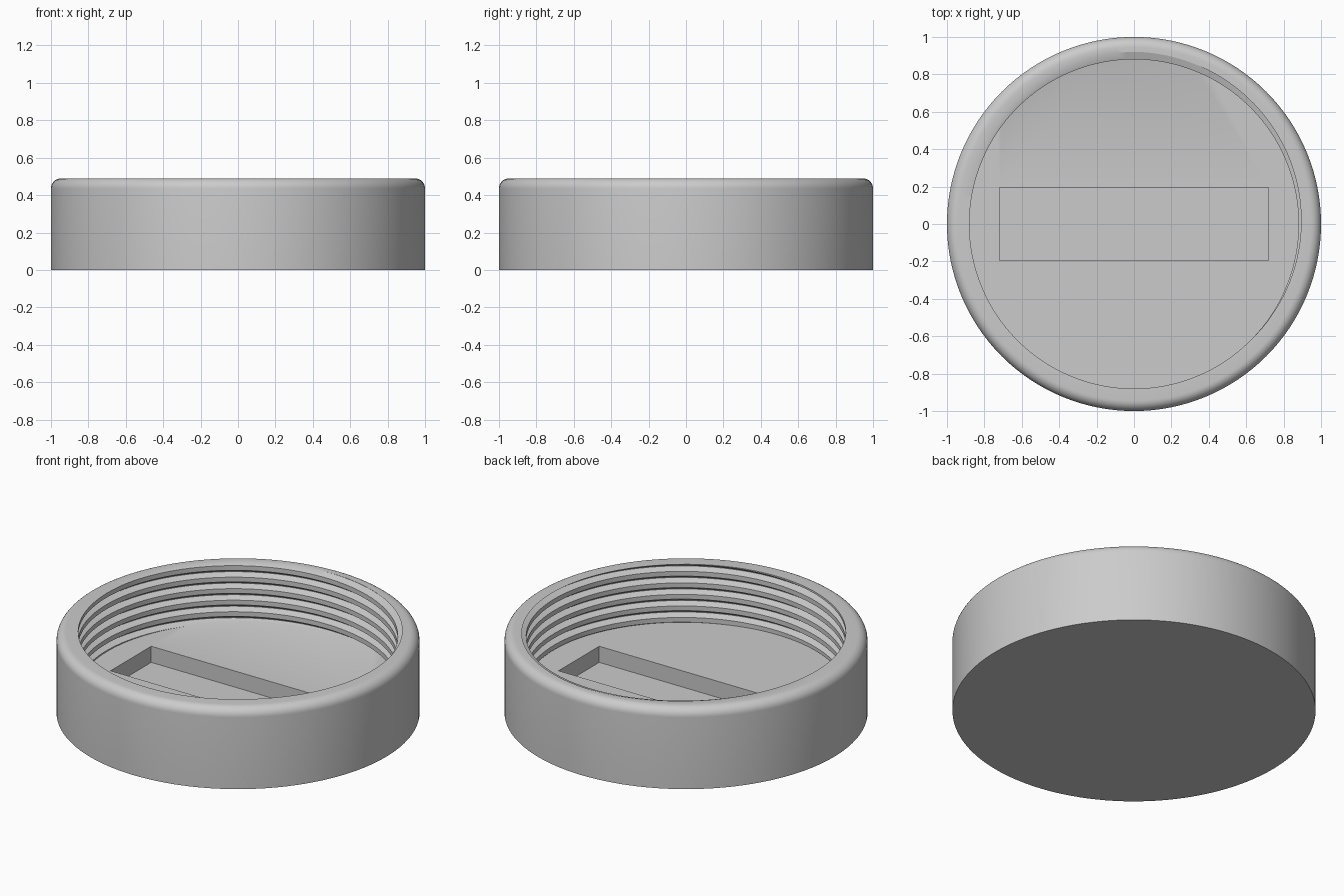
import bpy, bmesh, math

if "Cube" in bpy.data.objects:
    bpy.data.objects.remove(bpy.data.objects["Cube"], do_unlink=True)

SEGMENTS = 128
TOP, FLOOR, RECESS = 0.49, 0.135, 0.037
PITCH, BEVEL = 0.07, 0.055
HALF_X, HALF_Y = 0.72, 0.195
# Thread profile over one turn: (phase, radius)
THREAD = [(-0.125, 0.88), (0.24, 0.92), (0.26, 0.92), (0.47, 0.88), (0.875, 0.88)]


def thread_radius(phase):
    u = (phase + 0.125) % 1.0 - 0.125
    for (u0, r0), (u1, r1) in zip(THREAD, THREAD[1:]):
        if u <= u1:
            return r0 + (r1 - r0) * (u - u0) / (u1 - u0)
    return THREAD[-1][1]


def column(turn):
    """Section of the cap at one angle, from the floor over the rim to the base."""
    pts = [(thread_radius(turn - (FLOOR - TOP) / PITCH), FLOOR)]
    for k in range(7, -3, -1):
        for u, _ in reversed(THREAD[:-1]):
            z = TOP + PITCH * (turn - u - k)
            z = min(max(z, FLOOR), TOP)
            pts.append((thread_radius(turn - (z - TOP) / PITCH), z))
    pts.append((thread_radius(turn), TOP))
    for i in range(9):
        a = math.pi / 2 * (1 - i / 8)
        pts.append((1 - BEVEL + BEVEL * math.cos(a), TOP - BEVEL + BEVEL * math.sin(a)))
    pts.append((1, 0))
    return pts


bm = bmesh.new()

# Threaded wall, rounded rim and outer side
columns = []
for i in range(SEGMENTS + 1):
    t = i / SEGMENTS
    c, s = math.cos(math.tau * t), math.sin(math.tau * t)
    columns.append([bm.verts.new((r * c, r * s, z)) for r, z in column(t)])
for a, b in zip(columns, columns[1:]):
    for j in range(len(a) - 1):
        bm.faces.new((a[j], a[j + 1], b[j + 1], b[j]))
bmesh.ops.remove_doubles(bm, verts=bm.verts, dist=1e-5)
bmesh.ops.dissolve_degenerate(bm, dist=1e-5, edges=bm.edges)

# Closed base
bottom = [e for e in bm.edges if e.is_boundary and all(v.co.z < 0.001 for v in e.verts)]
bmesh.ops.contextual_create(bm, geom=bottom)

# Rectangular recess
corners = [(-1, -1), (1, -1), (1, 1), (-1, 1)]
low, high = [[bm.verts.new((x * HALF_X, y * HALF_Y, z)) for x, y in corners]
             for z in (RECESS, FLOOR)]
bm.faces.new(low)
for i in range(4):
    n = (i + 1) % 4
    bm.faces.new((low[i], high[i], high[n], low[n]))

# Floor around the recess
edge = [e for e in bm.edges if e.is_boundary]
bmesh.ops.triangle_fill(bm, use_beauty=True, edges=edge, normal=(0, 0, 1))
bmesh.ops.recalc_face_normals(bm, faces=bm.faces)

mesh = bpy.data.meshes.new("threaded_lid")
bm.to_mesh(mesh)
bm.free()
lid = bpy.data.objects.new("threaded_lid", mesh)
bpy.context.collection.objects.link(lid)

# Plain grey finish
grey = bpy.data.materials.new("light_grey")
grey.use_nodes = True
color = (0.6, 0.6, 0.6, 1)
grey.diffuse_color = color
grey.node_tree.nodes["Principled BSDF"].inputs["Base Color"].default_value = color
mesh.materials.append(grey)

bpy.ops.object.select_all(action="DESELECT")
lid.select_set(True)
bpy.context.view_layer.objects.active = lid
bpy.ops.object.shade_smooth_by_angle(angle=math.radians(24))
